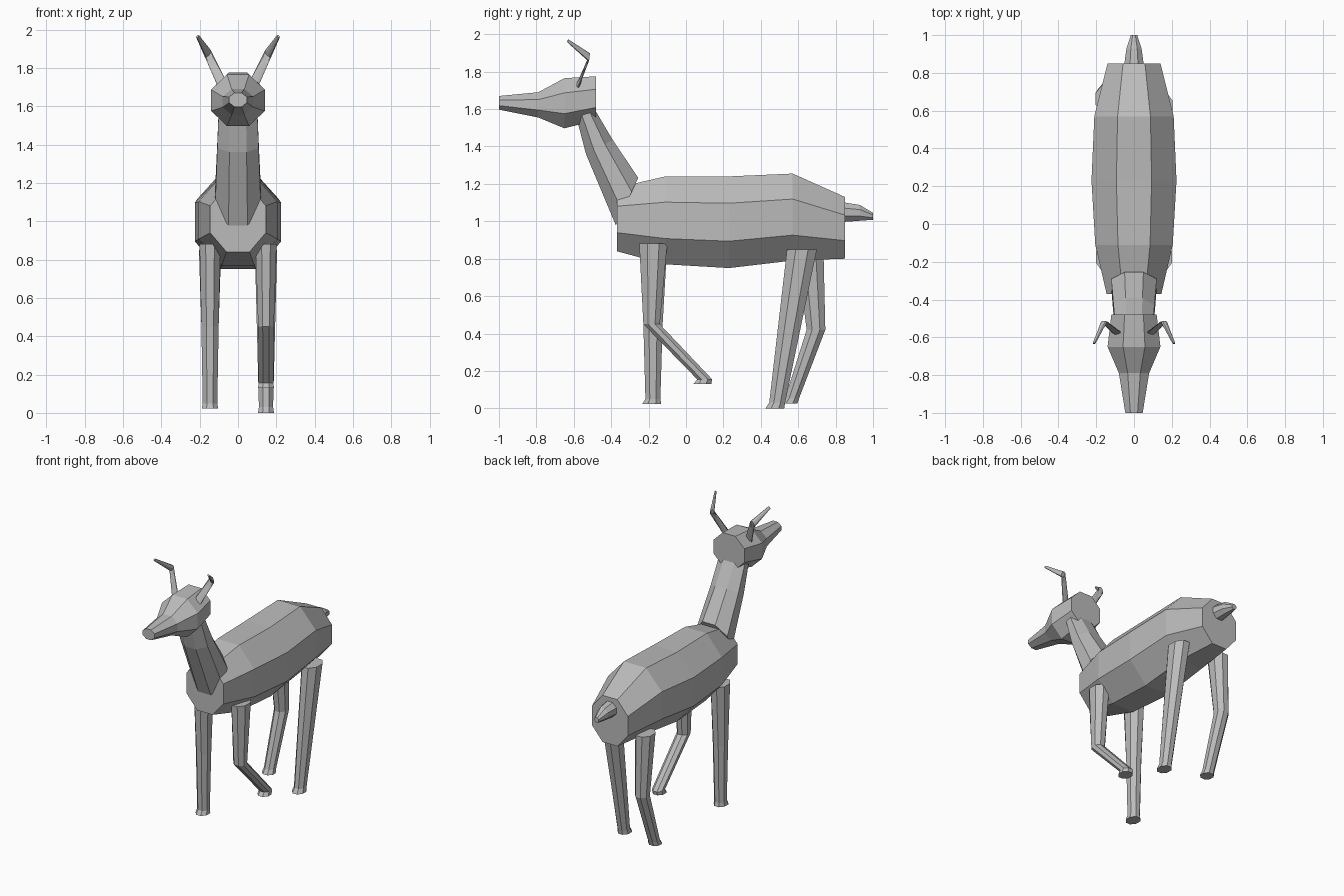
import bpy
import bmesh
import math
from mathutils import Vector

cube = bpy.data.objects.get("Cube")
if cube:
    bpy.data.objects.remove(cube, do_unlink=True)

grey = bpy.data.materials.new("plain_grey")
grey.use_nodes = True
grey.diffuse_color = (0.5, 0.5, 0.5, 1)
grey.node_tree.nodes["Principled BSDF"].inputs["Base Color"].default_value = (0.5, 0.5, 0.5, 1)

SIDES = 8
STEP = 2 * math.pi / SIDES


def loft(name, rings):
    """Skin octagonal rings, each given as (centre, half-width vector, half-depth vector)."""
    bm = bmesh.new()
    loops = []
    for centre, u, v in rings:
        c, u, v = Vector(centre), Vector(u), Vector(v)
        grow = 1 / math.cos(STEP / 2)
        loops.append([bm.verts.new(c + grow * (u * math.cos(STEP * (i + 0.5))
                                               + v * math.sin(STEP * (i + 0.5))))
                      for i in range(SIDES)])
    for a, b in zip(loops, loops[1:]):
        for i in range(SIDES):
            j = (i + 1) % SIDES
            bm.faces.new((a[i], a[j], b[j], b[i]))
    bm.faces.new(loops[0])
    bm.faces.new(loops[-1])
    bmesh.ops.recalc_face_normals(bm, faces=bm.faces)
    mesh = bpy.data.meshes.new(name)
    bm.to_mesh(mesh)
    bm.free()
    mesh.materials.append(grey)
    obj = bpy.data.objects.new(name, mesh)
    bpy.context.collection.objects.link(obj)
    return obj


def along_y(name, sections):
    """Loft upright sections given as (y, bottom, top, half width)."""
    return loft(name, [((0, y, (lo + hi) / 2), (w, 0, 0), (0, 0, (hi - lo) / 2))
                       for y, lo, hi, w in sections])


def leg(name, side, sections):
    """Loft level sections given as (z, front, back, half width)."""
    return loft(name, [((side * 0.146, (f + b) / 2, z), (w, 0, 0), (0, (b - f) / 2, 0))
                       for z, f, b, w in sections])


# Torso, head and tail
along_y("body", [(-0.37, 0.84, 1.18, 0.145), (-0.11, 0.77, 1.24, 0.205),
                 (0.23, 0.75, 1.24, 0.225), (0.57, 0.79, 1.255, 0.21),
                 (0.85, 0.80, 1.13, 0.14)])
along_y("head", [(-1.0, 1.597, 1.67, 0.046), (-0.79, 1.555, 1.69, 0.08),
                 (-0.65, 1.497, 1.765, 0.14), (-0.48, 1.54, 1.775, 0.12)])
along_y("tail", [(0.82, 0.995, 1.105, 0.055), (0.93, 1.003, 1.087, 0.04),
                 (1.0, 1.008, 1.045, 0.017)])

# Neck, leaning forward from chest to skull
loft("neck", [((0, -0.315, 1.105), (0.12, 0, 0), (0, 0.06, 0.127)),
              ((0, -0.463, 1.397), (0.108, 0, 0), (0, 0.072, 0.037)),
              ((0, -0.545, 1.6), (0.1, 0, 0), (0, 0.05, 0.01))])

# Legs: the left fore leg is lifted, the right hind leg is bent back
leg("front_leg_left", 1, [(0.88, -0.25, -0.10, 0.055), (0.45, -0.228, -0.14, 0.041),
                          (0.155, 0.06, 0.14, 0.038), (0.13, 0.04, 0.135, 0.042)])
leg("front_leg_right", -1, [(0.88, -0.25, -0.10, 0.055), (0.45, -0.228, -0.125, 0.045),
                            (0.05, -0.217, -0.137, 0.038), (0.022, -0.235, -0.132, 0.043)])
leg("back_leg_left", 1, [(0.85, 0.54, 0.70, 0.058), (0.03, 0.445, 0.53, 0.037),
                         (0.0, 0.425, 0.525, 0.042)])
leg("back_leg_right", -1, [(0.85, 0.59, 0.735, 0.058), (0.42, 0.645, 0.745, 0.044),
                           (0.055, 0.53, 0.605, 0.037), (0.025, 0.51, 0.595, 0.042)])

# Antlers: rising outwards, then hooking forward
for label, s in (("left", 1), ("right", -1)):
    loft("antler_" + label, [
        ((s * 0.085, -0.58, 1.72), (s * 0.022, 0, -0.013), (0, 0.009, -0.004)),
        ((s * 0.158, -0.517, 1.876), (s * 0.016, 0, -0.009), (0, 0.003, 0.019)),
        ((s * 0.211, -0.632, 1.965), (s * 0.007, 0, -0.004), (0, 0.003, 0.006))])
